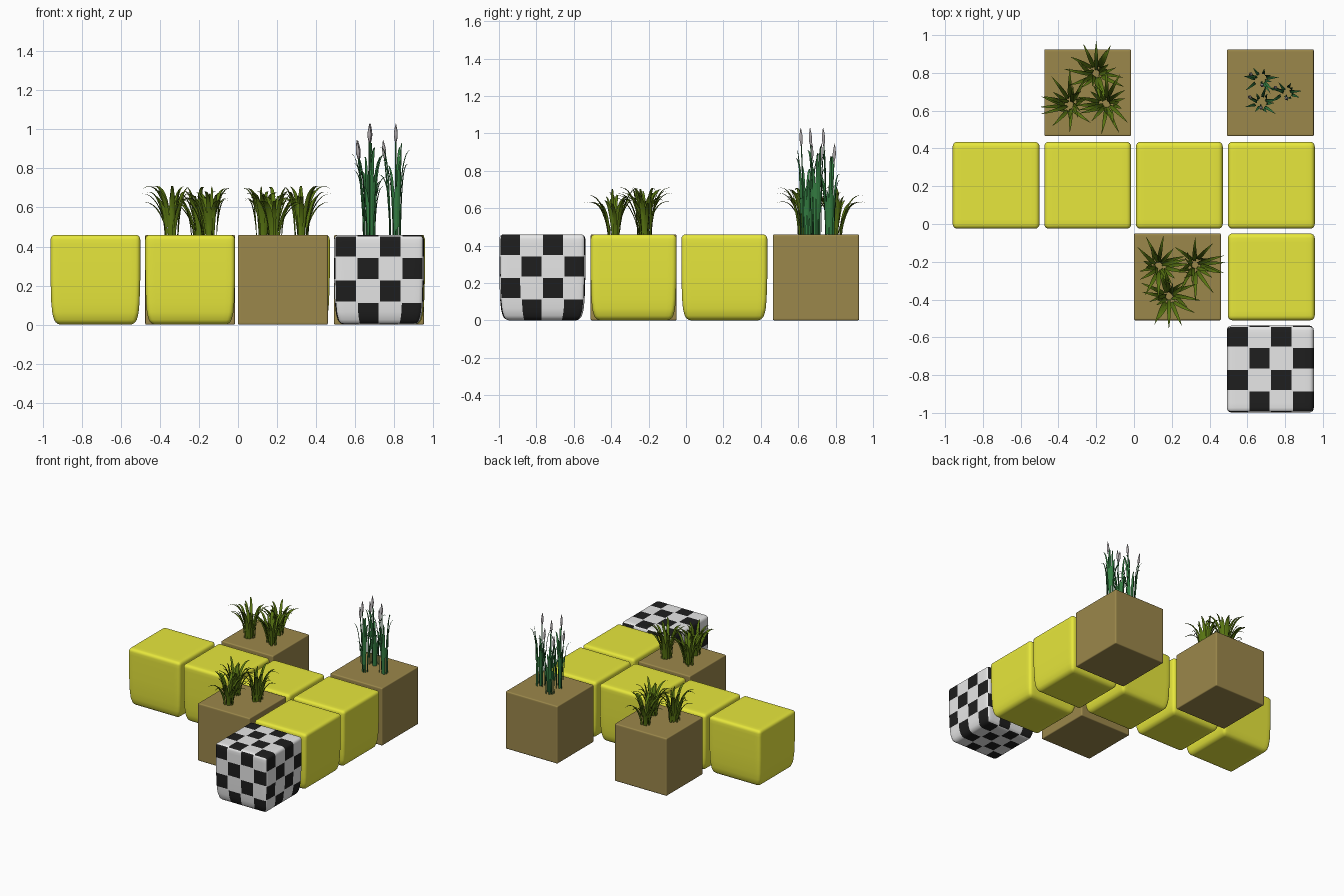
import bpy, bmesh, math, random
from mathutils import Vector

if "Cube" in bpy.data.objects:
    bpy.data.objects.remove(bpy.data.objects["Cube"])

random.seed(4)
H = 0.23          # half size of every block
TILE = H / 2      # checker tile size
GAP = 0.004       # white margin round each black tile


def material(name, rgb):
    m = bpy.data.materials.new(name)
    m.diffuse_color = (*rgb, 1)
    m.use_nodes = True
    m.node_tree.nodes["Principled BSDF"].inputs["Base Color"].default_value = m.diffuse_color
    return m


YELLOW = material("yellow cushion", (0.80, 0.80, 0.045))
BROWN = material("brown planter", (0.33, 0.245, 0.07))
WHITE = material("checker white", (0.83, 0.83, 0.83))
BLACK = material("checker black", (0.013, 0.013, 0.013))
GRASS = material("grass green", (0.10, 0.18, 0.006))
REED = material("reed green", (0.035, 0.21, 0.055))
HEAD = material("reed head grey", (0.43, 0.40, 0.41))


def finish(name, bm, mats):
    for f in bm.faces:
        f.smooth = True
    me = bpy.data.meshes.new(name)
    bm.to_mesh(me)
    bm.free()
    for m in mats:
        me.materials.append(m)
    ob = bpy.data.objects.new(name, me)
    bpy.context.collection.objects.link(ob)
    return ob


X, Y, Z = Vector((1, 0, 0)), Vector((0, 1, 0)), Vector((0, 0, 1))
# each side as outward normal, right and up directions seen from outside
SIDES = [(-Y, X, Z), (X, Y, Z), (Y, -X, Z), (-X, -Y, Z), (Z, X, Y), (-Z, X, -Y)]


def block(name, cx, cy, mats, r, taper, checker=False):
    """Rounded cube; the lower half can curve inwards."""
    pos = [0, TILE, 0.165, H - 2 * r, H - r, H - 0.6 * r, H - 0.3 * r, H]
    if checker:
        pos += [GAP, TILE - GAP, TILE + GAP]
    cs = sorted({round(s * p, 5) for p in pos for s in (-1, 1)})

    def shape(p):
        inner = Vector([max(-H + r, min(H - r, c)) for c in p])
        q = inner + (p - inner).normalized() * r
        u = max(0, (0.05 - q.z) / (H + 0.05))
        s = 1 - taper * (0.5 * u ** 2 + u ** 8)
        return Vector((cx + q.x * s, cy + q.y * s, q.z + H))

    def is_black(a, b):
        k = math.floor((a + H) / TILE) + math.floor((H - b) / TILE)
        near = min(abs(c - t) for c in (a, b) for t in (-TILE, 0, TILE))
        return k % 2 == 0 and near > GAP * 0.9

    bm = bmesh.new()
    for n, u, v in SIDES:
        grid = [[bm.verts.new(shape(n * H + u * a + v * b)) for b in cs] for a in cs]
        for i in range(len(cs) - 1):
            for j in range(len(cs) - 1):
                f = bm.faces.new((grid[i][j], grid[i + 1][j],
                                  grid[i + 1][j + 1], grid[i][j + 1]))
                if checker and is_black((cs[i] + cs[i + 1]) / 2, (cs[j] + cs[j + 1]) / 2):
                    f.material_index = 1
    bmesh.ops.remove_doubles(bm, verts=bm.verts, dist=1e-5)
    return finish(name, bm, mats)


def blade(bm, base, az, reach, height, droop, width, power, sway=0.0, steps=9):
    """Folded leaf ribbon rising from base and arching outwards."""
    out = Vector((math.cos(az), math.sin(az), 0))
    side = Vector((-out.y, out.x, 0))
    rows = []
    for i in range(steps + 1):
        t = i / steps
        p = base + out * reach * t ** power + side * sway * t * t
        p += Z * height * math.sin(t * droop)
        w = width * min(1, 0.5 + t * 1.3) * (1 - t ** 3) / 2 + 0.0006
        rows.append([bm.verts.new(p - side * w),
                     bm.verts.new(p + (out - Z * 0.5) * w * 0.4),
                     bm.verts.new(p + side * w)])
    for a, b in zip(rows, rows[1:]):
        for k in range(2):
            bm.faces.new((a[k], a[k + 1], b[k + 1], b[k]))


def spindle(bm, rings, sides=6):
    """Closed lathe through (centre, radius) rings."""
    loops = [[bm.verts.new(c + Vector((math.cos(a), math.sin(a), 0)) * r)
              for a in [math.tau * k / sides for k in range(sides)]] for c, r in rings]
    for a, b in zip(loops, loops[1:]):
        for k in range(sides):
            m = (k + 1) % sides
            bm.faces.new((a[k], a[m], b[m], b[k]))
    bm.faces.new(loops[0][::-1])
    bm.faces.new(loops[-1])


# yellow cushions
for i, (x, y) in enumerate([(-0.73, 0.205), (-0.245, 0.205), (0.24, 0.205),
                            (0.727, 0.205), (0.727, -0.28)]):
    block(f"cushion_{i + 1}", x, y, [YELLOW], 0.025, 0.09)

# checkered cushion
block("checkered_cushion", 0.722, -0.768, [WHITE, BLACK], 0.025, 0.09, True)

# planters
PLANTERS = [(-0.245, 0.695), (0.23, -0.28), (0.722, 0.695)]
for i, (x, y) in enumerate(PLANTERS):
    block(f"planter_{i + 1}", x, y, [BROWN], 0.008, 0)

# grass clumps, the second planter turned half round
bm = bmesh.new()
for cx, cy in [(0.045, 0.10), (-0.095, -0.06), (0.10, -0.06)]:
    for i in range(20):
        az = math.pi / 2 + i * 2.39996
        reach = 0.155 if i == 0 else random.uniform(0.03, 0.15)
        r0 = random.uniform(0.012, 0.04)
        base = Vector((cx + r0 * math.cos(az), cy + r0 * math.sin(az), 2 * H - 0.004))
        blade(bm, base, az, reach, random.uniform(0.17, 0.255),
              1.4 + reach * random.uniform(1.5, 4.5), 0.023, 1.6,
              random.uniform(-0.05, 0.05) if i else 0)
grass = finish("grass_1", bm, [GRASS])
grass.location = (*PLANTERS[0], 0)
turned = grass.copy()
turned.name = "grass_2"
turned.location = (*PLANTERS[1], 0)
turned.rotation_euler.z = math.pi
bpy.context.collection.objects.link(turned)

# reeds: leaves, thin stalks and seed heads
leaves, stalks, heads = bmesh.new(), bmesh.new(), bmesh.new()
for cx, cy in [(0.675, 0.765), (0.67, 0.645), (0.805, 0.695)]:
    for i in range(11):
        az = 0.3 + i * 2.39996
        r0 = random.uniform(0.012, 0.036)
        base = Vector((cx + r0 * math.cos(az), cy + r0 * math.sin(az), 2 * H - 0.004))
        blade(leaves, base, az, random.uniform(0.01, 0.07), random.uniform(0.24, 0.48),
              random.uniform(1.4, 1.75), 0.017, 2.2, random.uniform(-0.02, 0.02))
    for dx, dy, top in [(0.003, -0.032, 1.03), (-0.062, 0.03, 0.945)]:
        foot = Vector((cx + dx * 0.4, cy + dy * 0.4, 2 * H - 0.004))
        tip = Vector((cx + dx, cy + dy, top))

        def at(z):
            t = (z - foot.z) / (tip.z - foot.z)
            p = foot.lerp(tip, t ** 1.2)
            return Vector((p.x, p.y, z))
        spindle(stalks, [(at(foot.z + (top - 0.09 - foot.z) * k / 6), 0.0035) for k in range(7)])
        spindle(heads, [(at(top - 0.10 + 0.10 * k / 7), r) for k, r in enumerate(
            (0.003, 0.006, 0.009, 0.010, 0.009, 0.007, 0.004, 0.001))])
finish("reed_leaves", leaves, [REED])
finish("reed_stalks", stalks, [REED])
finish("reed_heads", heads, [HEAD])
